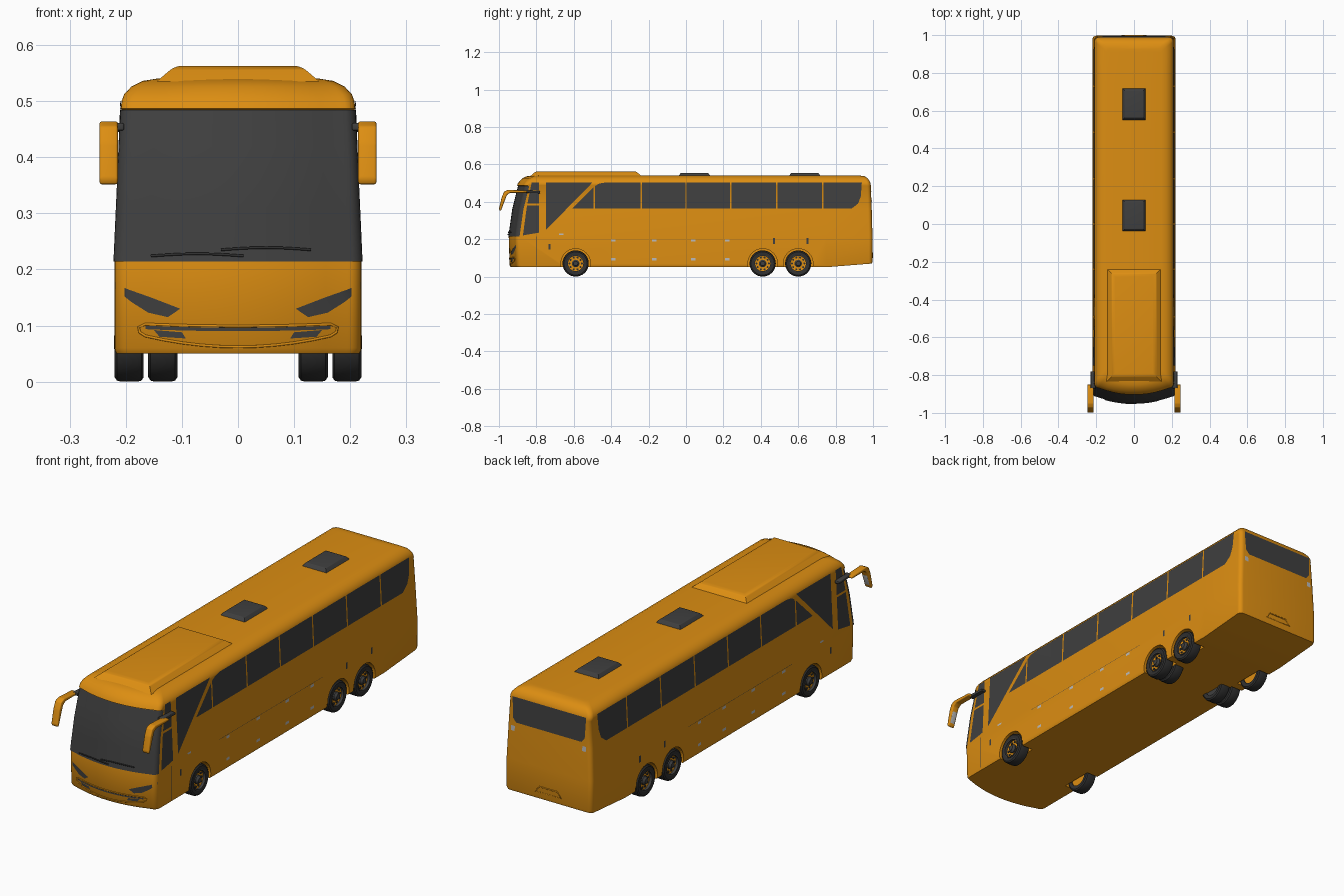
import bpy, bmesh, math
from mathutils import Vector

if "Cube" in bpy.data.objects:
    bpy.data.objects.remove(bpy.data.objects["Cube"])


def material(name, c):
    m = bpy.data.materials.new(name)
    m.diffuse_color = (*c, 1)
    m.use_nodes = True
    m.node_tree.nodes["Principled BSDF"].inputs["Base Color"].default_value = m.diffuse_color
    return m


ORANGE = material("orange_paint", (0.72, 0.27, 0.006))
GLASS = material("dark_glass", (0.05, 0.05, 0.05))
RUBBER = material("rubber", (0.03, 0.03, 0.03))
GREY = material("light_grey", (0.5, 0.5, 0.5))


def finish(name, bm, mat, angle=35):
    me = bpy.data.meshes.new(name)
    bm.to_mesh(me)
    bm.free()
    me.materials.append(mat)
    ob = bpy.data.objects.new(name, me)
    bpy.context.collection.objects.link(ob)
    smooth(ob, angle)
    return ob


def smooth(ob, angle=35):
    bpy.ops.object.select_all(action='DESELECT')
    ob.select_set(True)
    bpy.context.view_layer.objects.active = ob
    bpy.ops.object.shade_smooth_by_angle(angle=math.radians(angle))


# Body shape by height: z, half width, front y, rear y
LEVELS = [(.05, .217, -.937, .994), (.06, .22, -.943, .997), (.215, .22, -.948, .997),
          (.36, .2134, -.927, .993), (.484, .2077, -.896, .988), (.487, .209, -.904, .988),
          (.50, .2075, -.898, .986), (.512, .203, -.888, .981), (.526, .19, -.873, .971),
          (.536, .17, -.852, .955), (.54, .145, -.825, .93)]
RF, RR, BOW, WRAP = .025, .02, .035, 10


def level(z):
    z = min(max(z, LEVELS[0][0]), LEVELS[-1][0])
    for a, b in zip(LEVELS, LEVELS[1:]):
        if z <= b[0]:
            t = (z - a[0]) / (b[0] - a[0])
            return [p + (q - p) * t for p, q in zip(a[1:], b[1:])]


def outline(z, d=0.0):
    """Right half of the plan outline, front centre to rear centre."""
    w, f, r = level(z)
    w, f, r = w + d, f - d, r + d
    pts = [(i / 5 * (w - RF), f + BOW * (i / 5) ** 2) for i in range(6)]
    for i in range(1, 6):
        a = math.radians(-90 + 18 * i)
        pts.append((w - RF + RF * math.cos(a), f + BOW + RF + RF * math.sin(a)))
    pts.append((w, .75))
    for i in range(6):
        a = math.radians(18 * i)
        pts.append((w - RR + RR * math.cos(a), r - RR + RR * math.sin(a)))
    return pts + [(0, r)]


def front_y(x, z):
    p = outline(z)[:WRAP + 1]
    x = min(abs(x), p[-1][0])
    for a, b in zip(p, p[1:]):
        if x <= b[0] + 1e-9:
            return a[1] + (b[1] - a[1]) * (x - a[0]) / max(b[0] - a[0], 1e-6)
    return p[-1][1]


# Body shell lofted through the levels
bm = bmesh.new()
rings = []
for k, (z, *_) in enumerate(LEVELS):
    half = outline(z)
    loop = half + [(-x, y) for x, y in half[-2:0:-1]]
    rings.append([bm.verts.new((x, y, z + (max(0, y - .75) * .08 if k < 2 else 0))) for x, y in loop])
n, N = len(rings[0]), len(half)
for a, b in zip(rings, rings[1:]):
    for i in range(n):
        bm.faces.new((a[i], a[(i + 1) % n], b[(i + 1) % n], b[i]))
for ring in (rings[0], rings[-1]):
    for i in range(N - 1):
        q = [ring[i], ring[i + 1], ring[(n - i - 1) % n], ring[(n - i) % n]]
        bm.faces.new(list(dict.fromkeys(q)))
bmesh.ops.recalc_face_normals(bm, faces=bm.faces[:])
body = finish("body_shell", bm, ORANGE)

# Wheel arches cut into the body
AXLES = (-.59, .41, .60)
for y in AXLES:
    for s in (1, -1):
        bpy.ops.mesh.primitive_cylinder_add(vertices=40, radius=.079, depth=.14,
                                            location=(s * .23, y, .07), rotation=(0, math.pi / 2, 0))
        cutter = bpy.context.object
        cutter.hide_render = True
        bpy.context.view_layer.objects.active = body
        m = body.modifiers.new("arch", 'BOOLEAN')
        m.operation, m.solver, m.object = 'DIFFERENCE', 'EXACT', cutter
        bpy.ops.object.modifier_apply(modifier=m.name)
        bpy.data.objects.remove(cutter)
smooth(body)


def panel(name, pts, place, out, mat, step=0):
    """Flat (u, v) outline laid on the body surface by place(u, v)."""
    bm = bmesh.new()
    bm.faces.new([bm.verts.new((u, 0, v)) for u, v in pts])
    if step:
        for i in range(-int(.25 / step), int(.25 / step) + 1):
            bmesh.ops.bisect_plane(bm, geom=bm.verts[:] + bm.edges[:] + bm.faces[:],
                                   plane_co=(i * step, 0, 0), plane_no=(1, 0, 0))
    bmesh.ops.triangulate(bm, faces=bm.faces[:])
    for v in bm.verts:
        v.co = place(v.co.x, v.co.z)
    bm.normal_update()
    bmesh.ops.reverse_faces(bm, faces=[f for f in bm.faces if f.normal.dot(Vector(out)) < 0])
    return finish(name, bm, mat)


def side(name, pts, mat, d=.002):
    for s in (1, -1):
        panel(name, pts, lambda u, v: (s * (level(v)[0] + d), u, v), (s, 0, 0), mat)


def front(name, pts, mat, d=.002):
    panel(name, pts, lambda u, v: (u, front_y(u, v) - d, v), (0, -1, 0), mat, .02)


def rear(name, pts, mat, d=.002):
    panel(name, pts, lambda u, v: (u, level(v)[2] + d, v), (0, 1, 0), mat)


def rect(a, b, c, d):
    return [(a, c), (b, c), (b, d), (a, d)]


def tube(name, pts, r, mat, cyclic=False):
    cu = bpy.data.curves.new(name, 'CURVE')
    cu.dimensions, cu.bevel_depth, cu.bevel_resolution = '3D', r, 1
    sp = cu.splines.new('POLY')
    sp.points.add(len(pts) - 1)
    for p, co in zip(sp.points, pts):
        p.co = (*co, 1)
    sp.use_cyclic_u = cyclic
    cu.materials.append(mat)
    ob = bpy.data.objects.new(name, cu)
    bpy.context.collection.objects.link(ob)
    bpy.ops.object.select_all(action='DESELECT')
    ob.select_set(True)
    bpy.context.view_layer.objects.active = ob
    bpy.ops.object.convert(target='MESH')


# Wraparound windscreen
bm = bmesh.new()
rows = []
for z in (.214, .26, .31, .36, .42, .484):
    p = outline(z, .002)[:WRAP + 1]
    rows.append([bm.verts.new((x, y, z)) for x, y in [(-x, y) for x, y in p[:0:-1]] + p])
for a, b in zip(rows, rows[1:]):
    for i in range(len(a) - 1):
        bm.faces.new((a[i], a[i + 1], b[i + 1], b[i]))
finish("windscreen", bm, GLASS)

# Side glazing
side("door_window_low", [(-.872, .22), (-.785, .235), (-.785, .38), (-.85, .38)], GLASS)
side("door_window_mid", [(-.848, .39), (-.785, .39), (-.785, .45), (-.836, .45)], GLASS)
side("door_window_top", [(-.834, .46), (-.785, .46), (-.785, .503), (-.825, .503)], GLASS)
side("slanted_window", [(-.748, .25), (-.5, .503), (-.748, .503)], GLASS)
side("corner_window", [(-.61, .363), (-.495, .363), (-.495, .476)], GLASS)
side("side_window_first", [(-.487, .363), (-.244, .363), (-.244, .503), (-.43, .503),
                           (-.465, .497), (-.487, .483)], GLASS)
for a, b in ((-.24, 0), (0, .24), (.24, .485), (.485, .73)):
    side("side_window", rect(a + .004, b - .004, .363, .503), GLASS)
side("side_window_last", [(.734, .363), (.885, .363), (.92, .39), (.935, .43), (.94, .503), (.734, .503)], GLASS)

# Luggage flap handles, vents and markers
for y in (-.39, -.17, .04, .22):
    for z in (.093, .193):
        side("flap_handle", rect(y - .012, y + .012, z - .006, z + .006), GREY)
for y in (.47, .65):
    side("side_vent", rect(y - .006, y + .006, .175, .205), GLASS)
side("side_marker", rect(-.68, -.655, .221, .229), GREY)
side("door_handle", rect(-.735, -.725, .145, .175), GLASS)
side("door_seam", rect(-.8, -.797, .06, .215), GLASS, .001)
side("flap_seam", rect(-.45, .3, .2025, .204), GLASS, .001)
for y in AXLES:
    arc = [(math.cos(math.radians(a)), math.sin(math.radians(a))) for a in range(0, 181, 9)]
    side("arch_lip", [(y + .087 * c, .07 + .087 * s) for c, s in arc] +
         [(y + .079 * c, .07 + .079 * s) for c, s in arc[::-1]], ORANGE, .003)

# Front: headlights, fog lights, grille slot, bumper lip, wipers
for s in (1, -1):
    front("headlight", [(s * x, z) for x, z in ((.103, .13), (.125, .115), (.16, .123), (.19, .142), (.219, .165),
                                                (.219, .178), (.2, .166), (.155, .15))], GLASS)
    front("fog_light", [(s * x, z) for x, z in ((.093, .077), (.14, .08), (.15, .092), (.1, .088))], GLASS)
xs = [-.165 + .033 * i for i in range(11)]
dip = lambda x, top, drop: top - drop * (1 - (x / .175) ** 2)
front("grille_slot", [(x, dip(x, .1, .004)) for x in xs] + [(x, dip(x, .094, .004)) for x in xs[::-1]], GLASS)
lip = [(x, dip(x, .103, .004)) for x in xs] + [(.177, .097), (.175, .088)] + \
      [(x, dip(x, .084, .022)) for x in xs[::-1]] + [(-.175, .088), (-.177, .097)]
tube("bumper_lip", [(x, front_y(x, z), z) for x, z in lip], .0025, ORANGE, True)
for x0, x1, z in ((-.03, .13, .235), (-.155, .01, .224)):
    pts = [(x0 + (x1 - x0) * t / 6, z + .004 * math.sin(math.pi * t / 6)) for t in range(7)]
    tube("wiper", [(x, front_y(x, v) - .005, v) for x, v in pts], .0025, RUBBER)

# Rear: window, lights, engine flap handle
rear("rear_window", [(-.165, .385), (.165, .385), (.182, .405), (.186, .498), (-.186, .498), (-.182, .405)], GLASS)
for s in (1, -1):
    rear("rear_marker", rect(s * .18 - .009, s * .18 + .009, .345, .368), GREY)
tube("rear_handle", [(x, .997, z) for x, z in ((-.065, .1), (.065, .1), (.045, .125), (-.045, .125))],
     .003, ORANGE, True)


def frustum(name, hx, y0, y1, z0, z1, inset, mat, bevel):
    bm = bmesh.new()
    lo, hi = [[bm.verts.new(p) for p in ((-hx + i, y0 + i, z), (hx - i, y0 + i, z),
                                         (hx - i, y1 - i, z), (-hx + i, y1 - i, z))]
              for i, z in ((0, z0), (inset, z1))]
    bm.faces.new(lo[::-1])
    bm.faces.new(hi)
    for i in range(4):
        bm.faces.new((lo[i], lo[(i + 1) % 4], hi[(i + 1) % 4], hi[i]))
    bmesh.ops.bevel(bm, geom=[e for e in bm.edges if e.verts[0] in hi and e.verts[1] in hi],
                    offset=bevel, segments=3, affect='EDGES', profile=.5)
    finish(name, bm, mat)


# Roof unit and hatches
frustum("roof_unit", .145, -.835, -.235, .535, .563, .033, ORANGE, .012)
for y in (.045, .635):
    frustum("roof_hatch", .065, y - .087, y + .087, .535, .555, .015, GLASS, .003)


def lathe(name, profile, cx, y, s, mat, seg=36):
    bm = bmesh.new()
    rows = [[bm.verts.new((s * (cx + x), y + r * math.cos(a * math.tau / seg), .07 + r * math.sin(a * math.tau / seg)))
             for a in range(seg)] for r, x in profile]
    for p, q in zip(rows, rows[1:]):
        for i in range(seg):
            bm.faces.new((p[i], p[(i + 1) % seg], q[(i + 1) % seg], q[i]))
    bmesh.ops.remove_doubles(bm, verts=bm.verts[:], dist=1e-5)
    bmesh.ops.recalc_face_normals(bm, faces=bm.faces[:])
    return finish(name, bm, mat)


# Wheels: tyres, dished rims, holes and hubs; twin tyres on the drive axle
TYRE = [(.045, -.024), (.062, -.026), (.068, -.022), (.07, -.015), (.07, .015), (.068, .022),
        (.062, .026), (.045, .024), (.045, -.024)]
RIM = [(0, -.02), (.046, -.02), (.046, .024), (.043, .024), (.041, .014), (.03, .01), (.021, .012), (0, .012)]
HUB = [(0, .0), (.02, .0), (.02, .018), (.014, .022), (.012, .027), (0, .027)]
for s in (1, -1):
    for y in AXLES:
        lathe("tyre", TYRE, .194, y, s, RUBBER)
        lathe("rim", RIM, .194, y, s, ORANGE)
        lathe("hub", HUB, .194, y, s, GLASS, 20)
        lathe("rim_ring", [(.046, .022), (.046, .026), (.041, .026), (.041, .012), (.046, .022)], .194, y, s, GLASS)
        for i in range(10):
            a = i * math.tau / 10
            bpy.ops.mesh.primitive_cylinder_add(
                vertices=10, radius=.0055, depth=.008, rotation=(0, math.pi / 2, 0),
                location=(s * .204, y + .033 * math.cos(a), .07 + .033 * math.sin(a)))
            bpy.context.object.name = "rim_hole"
            bpy.context.object.data.materials.append(RUBBER)
    lathe("inner_tyre", TYRE, .134, AXLES[1], s, RUBBER)
    lathe("inner_rim", RIM, .134, AXLES[1], s, GLASS)


# Mirrors: side profile given thickness across x, rounded edges
def bar(name, pts, x0, x1, mat, bevel):
    bm = bmesh.new()
    f = bm.faces.new([bm.verts.new((x0, y, z)) for y, z in pts])
    ex = bmesh.ops.extrude_face_region(bm, geom=[f])
    for v in ex['geom']:
        if isinstance(v, bmesh.types.BMVert):
            v.co.x = x1
    bmesh.ops.recalc_face_normals(bm, faces=bm.faces[:])
    bmesh.ops.bevel(bm, geom=bm.edges[:], offset=bevel, segments=3, affect='EDGES', profile=.5, clamp_overlap=True)
    finish(name, bm, mat, 50)


for s in (1, -1):
    bar("mirror_arm", [(-.78, .445), (-.78, .457), (-.87, .461), (-.87, .448)], s * .203, s * .23, GLASS, .003)
    bar("mirror_head", [(-.85, .448), (-.85, .459), (-.95, .464), (-.972, .455), (-.985, .425), (-1.0, .362),
                        (-.996, .35), (-.988, .355), (-.968, .41), (-.957, .437), (-.94, .448)],
        s * .214, s * .247, ORANGE, .0045)
    bar("mirror_glass", [(-.986, .366), (-.967, .417), (-.965, .417), (-.984, .366)], s * .219, s * .242, GREY, .0004)
